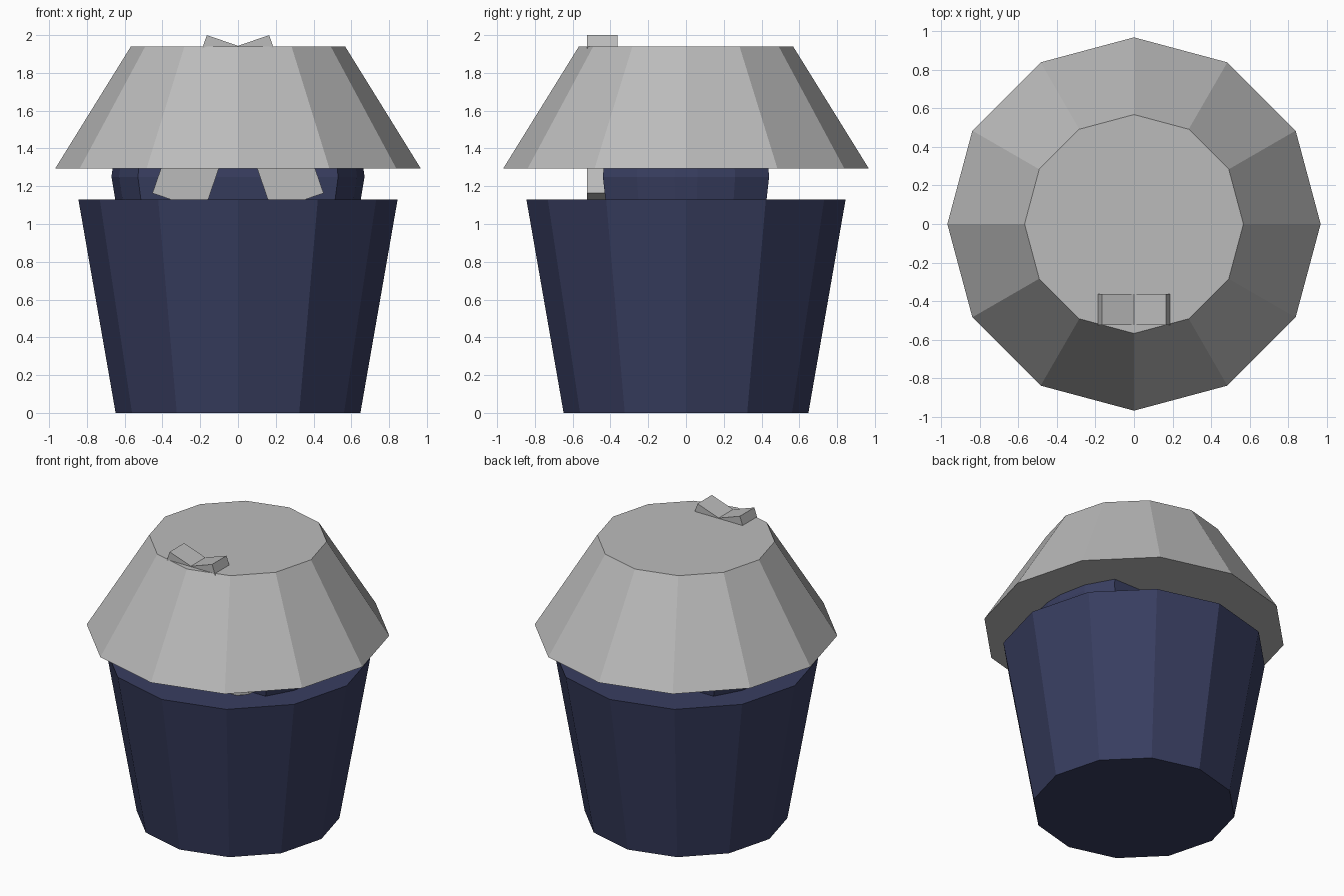
import bpy
import bmesh
import math
from mathutils import Matrix

default = bpy.data.objects.get("Cube")
if default:
    bpy.data.objects.remove(default)


def material(name, rgb):
    mat = bpy.data.materials.new(name)
    mat.use_nodes = True
    colour = (*rgb, 1.0)
    mat.diffuse_color = colour
    mat.node_tree.nodes["Principled BSDF"].inputs["Base Color"].default_value = colour
    return mat


grey = material("light_grey", (0.5, 0.5, 0.5))
navy = material("navy_blue", (0.04, 0.048, 0.118))


def finish(name, bm, mat):
    bmesh.ops.recalc_face_normals(bm, faces=bm.faces)
    mesh = bpy.data.meshes.new(name)
    bm.to_mesh(mesh)
    bm.free()
    mesh.materials.append(mat)
    obj = bpy.data.objects.new(name, mesh)
    bpy.context.collection.objects.link(obj)
    return obj


def loft(name, outline, levels, mat):
    """Stack scaled copies of an outline; levels are (scale, height)."""
    bm = bmesh.new()
    rings = [[bm.verts.new((x * s, y * s, z)) for x, y in outline] for s, z in levels]
    n = len(outline)
    for low, high in zip(rings, rings[1:]):
        for i in range(n):
            j = (i + 1) % n
            bm.faces.new((low[i], low[j], high[j], high[i]))
    bm.faces.new(rings[0])
    bm.faces.new(rings[-1])
    return finish(name, bm, mat)


def slanted_bar(name, side):
    """Bar leaning inward at the top, placed by its outer top corner."""
    width, depth, length = 0.29, 0.16, 0.885
    bm = bmesh.new()
    bmesh.ops.create_cube(bm, size=1)
    place = (Matrix.Translation((-0.165 * -side, -0.443, 2.0))
             @ Matrix.Rotation(math.radians(-19 * side), 4, 'Y')
             @ Matrix.Translation((-side * width / 2, 0, -length / 2))
             @ Matrix.Diagonal((width, depth, length, 1)))
    bmesh.ops.transform(bm, matrix=place, verts=bm.verts)
    return finish(name, bm, mat=grey)


# Twelve-sided cup and lid
circle = [(math.cos(i * math.tau / 12), math.sin(i * math.tau / 12)) for i in range(12)]
loft("cup", circle, [(0.648, 0), (0.845, 1.13)], navy)
loft("lid", circle, [(0.967, 1.295), (0.567, 1.94)], grey)

# Flattened neck between cup and lid
quarter = [(0.67, 0.06), (0.63, 0.26), (0.53, 0.44)]
half = quarter + [(-x, y) for x, y in reversed(quarter)]
neck = half + [(x, -y) for x, y in reversed(half)]
loft("neck", neck, [(0.95, 1.05), (1.0, 1.25), (0.98, 1.35)], navy)

# Pair of crossing bars at the front
slanted_bar("left_bar", 1)
slanted_bar("right_bar", -1)
